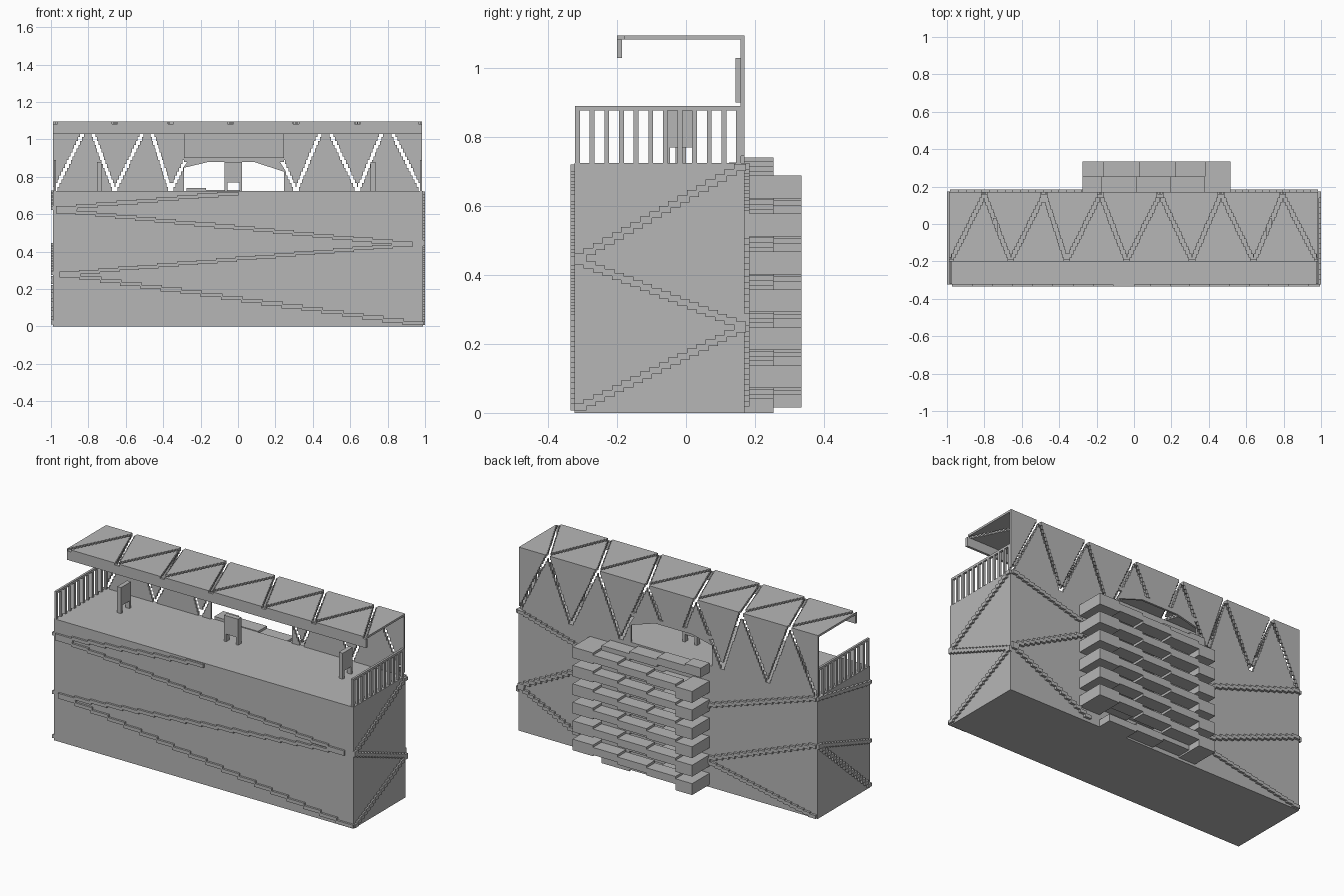
import bpy, bmesh
from mathutils import Vector

if "Cube" in bpy.data.objects:
    bpy.data.objects.remove(bpy.data.objects["Cube"], do_unlink=True)

GREY = (0.47, 0.47, 0.47, 1)
mat = bpy.data.materials.new("plain grey")
mat.use_nodes = True
mat.diffuse_color = GREY
mat.node_tree.nodes["Principled BSDF"].inputs["Base Color"].default_value = GREY


def finish(bm, name):
    bmesh.ops.recalc_face_normals(bm, faces=bm.faces)
    mesh = bpy.data.meshes.new(name)
    bm.to_mesh(mesh)
    bm.free()
    mesh.materials.append(mat)
    obj = bpy.data.objects.new(name, mesh)
    bpy.context.collection.objects.link(obj)
    return obj


def add_box(bm, x0, x1, y0, y1, z0, z1):
    lo, hi = Vector((x0, y0, z0)), Vector((x1, y1, z1))
    for v in bmesh.ops.create_cube(bm, size=1)["verts"]:
        v.co = (lo + hi) / 2 + v.co * (hi - lo)


def boxes(name, items):
    bm = bmesh.new()
    for item in items:
        add_box(bm, *item)
    return finish(bm, name)


# Main building block
W, FRONT, BACK, DECK, TOP = 0.988, -0.323, 0.17, 0.725, 1.095
boxes("building_block", [(-W, W, FRONT, BACK, 0, DECK)])


# Raised stepped bands running diagonally over each wall
def band(wall, start, end, steps):
    (u0, z0), (u1, z1) = start, end
    items = []
    for i in range(steps):
        a, b = u0 + (u1 - u0) * i / steps, u0 + (u1 - u0) * (i + 1) / steps
        lo, hi = min(a, b) - 0.004, max(a, b) + 0.004
        z = z0 + (z1 - z0) * (i + 0.5) / steps
        depth = {
            "front": (lo, hi, FRONT - 0.012, FRONT + 0.005),
            "back": (lo, hi, BACK - 0.005, BACK + 0.014),
            "left": (W - 0.005, W + 0.012, lo, hi),
            "right": (-W - 0.012, -W + 0.005, lo, hi),
        }[wall]
        items.append((*depth, max(z - 0.01, 0), z + 0.01))
    boxes(wall + "_band", items)


def folded_band(wall, points, steps):
    for start, end in zip(points, points[1:]):
        band(wall, start, end, steps)


folded_band("front", [(0.99, 0.01), (-0.95, 0.28), (0.93, 0.44), (-0.97, 0.62)], 18)
band("front", (-0.97, 0.63), (0, 0.715), 9)
folded_band("left", [(-0.32, 0.01), (0.17, 0.25), (-0.32, 0.445), (0.17, 0.72)], 18)
folded_band("right", [(-0.32, 0.01), (0.17, 0.44), (-0.32, 0.28)], 18)
band("right", (-0.32, 0.63), (0.17, 0.72), 12)
folded_band("back", [(0.98, 0.72), (0.4, 0.56), (0.98, 0.27), (0.45, 0.02)], 16)
folded_band("back", [(-0.98, 0.01), (-0.24, 0.16), (-0.98, 0.44)], 18)
band("back", (-0.98, 0.72), (-0.24, 0.48), 18)

# Zigzag gap lines: low and high x for each one
VALLEYS = [-0.98, -0.66, -0.36, -0.04, 0.31, 0.64, 0.98]
PEAKS = [-0.80, -0.48, -0.18, 0.14, 0.465, 0.795]
LINES = [(-0.99, -0.99)]
for i, peak in enumerate(PEAKS):
    LINES += [(VALLEYS[i], peak), (VALLEYS[i + 1], peak)]
LINES.append((0.985, 0.985))
ROWS = 18
GAP = 0.011


def panels(name, low, high, place, thickness, opening=None):
    """Stepped triangular panels with open gaps between them."""
    for line_a, line_b in zip(LINES, LINES[1:]):
        left, right = [], []
        for k in range(ROWS):
            t = (k + 0.5) / ROWS
            v0, v1 = (low + (high - low) * n / ROWS for n in (k, k + 1))
            a = line_a[0] + (line_a[1] - line_a[0]) * t
            b = line_b[0] + (line_b[1] - line_b[0]) * t
            a += GAP if line_a[0] != line_a[1] else 0
            b -= GAP if line_b[0] != line_b[1] else 0
            if opening and (v0 + v1) / 2 < opening[2]:
                if a < opening[0]:
                    b = min(b, opening[0])
                elif b > opening[1]:
                    a = max(a, opening[1])
                else:
                    continue
            if b - a > 0.004:
                left += [(a, v0), (a, v1)]
                right += [(b, v0), (b, v1)]
        if not left:
            continue
        bm = bmesh.new()
        verts = [bm.verts.new(place(*p)) for p in left + right[::-1]]
        face = bm.faces.new(verts)
        out = bmesh.ops.extrude_face_region(bm, geom=[face])["geom"]
        moved = [g for g in out if isinstance(g, bmesh.types.BMVert)]
        bmesh.ops.translate(bm, verts=moved, vec=thickness)
        finish(bm, name)


# Back screen with doorway, canopy roof, front fascia
panels("back_screen_panel", DECK, TOP, lambda u, v: (u, BACK, v), (0, -0.012, 0),
       opening=(-0.29, 0.245, 0.885))
panels("canopy_panel", -0.2, BACK - 0.012, lambda u, v: (u, v, TOP), (0, 0, -0.012))
boxes("canopy_fascia", [(-0.99, 0.985, -0.2, -0.186, 1.03, TOP - 0.012)])
boxes("doorway_board", [(-0.29, 0.245, 0.143, 0.158, 0.9, 1.03)])
boxes("doorway_lintel", [(-0.29, 0.245, 0.158, 0.17, 0.88, 0.905)])

# Side railings
for side in (-1, 1):
    x0, x1 = sorted((side * 0.985, side * 0.972))
    rail = [(x0, x1, -0.322, 0.165, 0.878, 0.891)]
    for i in range(12):
        y = -0.322 + i * 0.0425
        rail.append((x0, x1, y, y + 0.014, DECK, 0.88))
    boxes("side_railing", rail)

# Standing boards on two legs
for name, x, turned in (("board_right", -0.742, True), ("board_middle", -0.025, False),
                        ("board_left", 0.722, True)):
    parts = []
    for u0, u1, z0, z1 in ((-0.047, 0.047, 0.77, 0.88), (-0.047, -0.032, DECK, 0.77),
                           (0.032, 0.047, DECK, 0.77)):
        if turned:
            parts.append((x - 0.013, x + 0.013, u0 - 0.015, u1 - 0.015, z0, z1))
        else:
            parts.append((x + u0, x + u1, -0.03, 0.0, z0, z1))
    boxes(name, parts)

# Switchback stairs on the back: inner flights rise to the right, outer to the left
INNER, OUTER, PITCH = (BACK, 0.254), (0.254, 0.335), 0.11


def flight(name, x0, x1, depth, z0, rise, thick):
    step = (x1 - x0) / 3
    items = []
    for i in range(3):
        a, b = sorted((x0 + step * i, x0 + step * (i + 1)))
        top = z0 + rise * (i + 1) / 4
        items.append((a, b, *depth, max(top - thick, 0), top))
    boxes(name, items)


for level in range(7):
    left_top = 0.028 + PITCH * level
    right_top = left_top + 0.055
    flight("inner_flight", 0.38, -0.17, INNER, left_top, 0.055, 0.045)
    if level == 6:
        boxes("top_landing", [(-0.275, -0.17, *INNER, 0.685, 0.741)])
        continue
    boxes("right_landing", [(-0.275, -0.165, BACK, 0.335, max(right_top - 0.068, 0), right_top)])
    flight("outer_flight", -0.165, 0.41, OUTER, right_top, 0.055, 0.045)
    top = left_top + PITCH
    boxes("left_landing", [(0.38, 0.515, BACK, 0.335, top - 0.066, top)])
